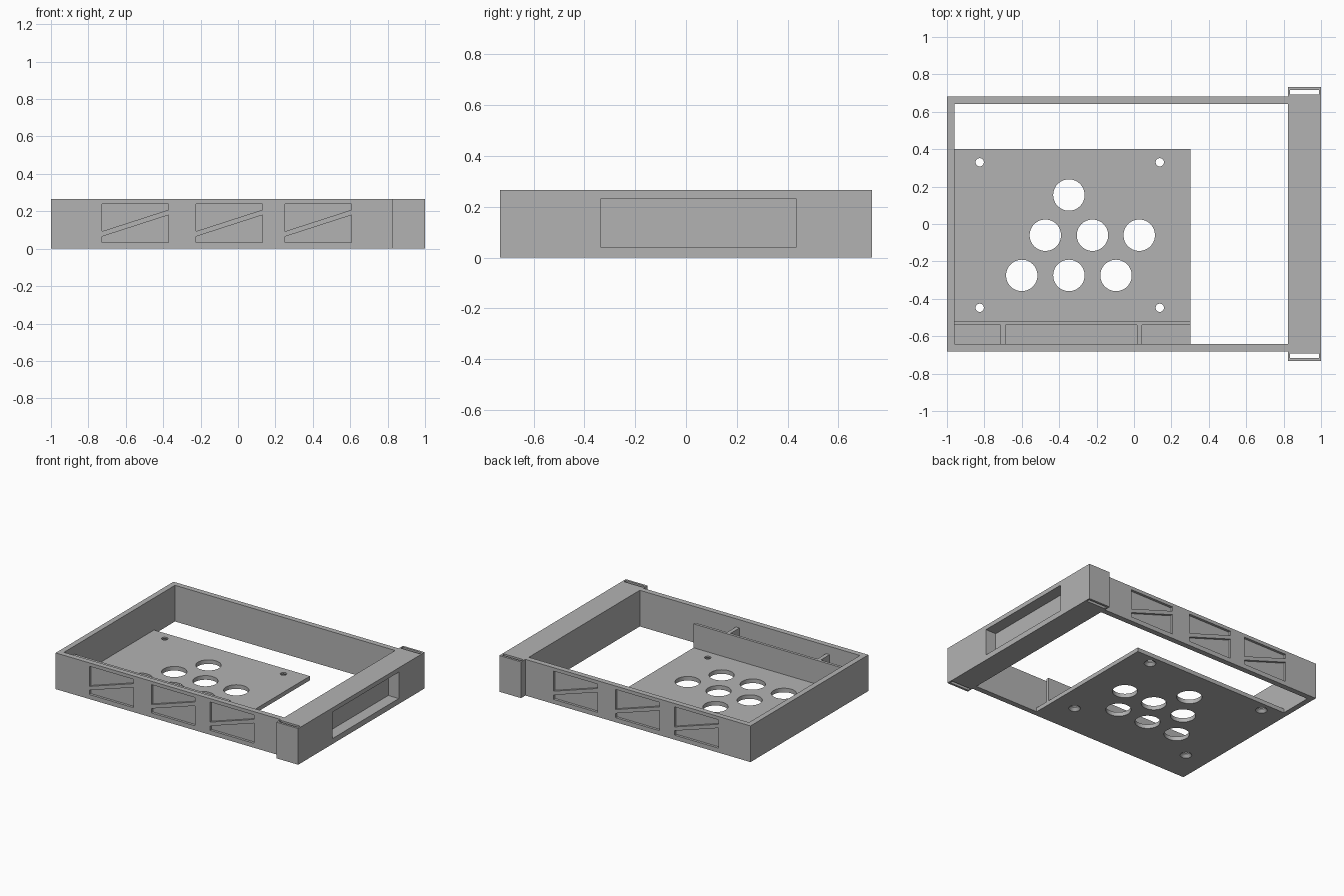
import bpy, bmesh, math
from mathutils import Matrix

cube = bpy.data.objects.get("Cube")
if cube:
    bpy.data.objects.remove(cube, do_unlink=True)

GREY = bpy.data.materials.new("mid grey plastic")
GREY.use_nodes = True
GREY.diffuse_color = (0.45, 0.45, 0.45, 1)
GREY.node_tree.nodes["Principled BSDF"].inputs["Base Color"].default_value = (0.45, 0.45, 0.45, 1)


def new_object(name, bm):
    bmesh.ops.recalc_face_normals(bm, faces=bm.faces)
    mesh = bpy.data.meshes.new(name)
    bm.to_mesh(mesh)
    bm.free()
    mesh.materials.append(GREY)
    obj = bpy.data.objects.new(name, mesh)
    bpy.context.collection.objects.link(obj)
    return obj


def box(name, x, y, z):
    bm = bmesh.new()
    bmesh.ops.create_cube(bm, size=1)
    for v in bm.verts:
        v.co = [lo if c < 0 else hi for c, (lo, hi) in zip(v.co, (x, y, z))]
    return new_object(name, bm)


def cone(name, centre, r_low, r_high, depth, axis="Z"):
    bm = bmesh.new()
    bmesh.ops.create_cone(bm, cap_ends=True, segments=48, radius1=r_low, radius2=r_high, depth=depth)
    turn = Matrix.Rotation(math.pi / 2, 4, "Y") if axis == "X" else Matrix()
    bm.transform(Matrix.Translation(centre) @ turn)
    return new_object(name, bm)


def prism(name, outline, y0, y1):
    """Extrude an x-z outline along y."""
    bm = bmesh.new()
    face = bm.faces.new([bm.verts.new((x, y0, z)) for x, z in outline])
    ext = bmesh.ops.extrude_face_region(bm, geom=[face])["geom"]
    bmesh.ops.translate(bm, verts=[g for g in ext if isinstance(g, bmesh.types.BMVert)],
                        vec=(0, y1 - y0, 0))
    return new_object(name, bm)


def cut(target, cutters):
    for c in cutters:
        mod = target.modifiers.new("cut", "BOOLEAN")
        mod.operation, mod.solver, mod.object = "DIFFERENCE", "EXACT", c
    bpy.context.view_layer.update()
    result = bpy.data.meshes.new_from_object(target.evaluated_get(bpy.context.evaluated_depsgraph_get()))
    target.modifiers.clear()
    target.data = result
    for c in cutters:
        bpy.data.objects.remove(c, do_unlink=True)


H = 0.265       # overall height
FY = 0.682      # frame half width
WALL = 0.04
BAR_X = 0.824
FLOOR = 0.03
GROOVE = 0.018

# Open rectangular frame
frame = box("frame", (-1, BAR_X), (-FY, FY), (0, H))
cut(frame, [box("opening", (-1 + WALL, 1), (-FY + WALL, FY - WALL), (-1, 1))])

# Paired wedge recesses on both long walls, the back turned half round
recesses = []
for x0 in (-0.727, -0.225, 0.252):
    x1 = x0 + 0.356
    for wedge in ([(x0, 0.24), (x0, 0.093), (x1, 0.208), (x1, 0.24)],
                  [(x0, 0.033), (x0, 0.065), (x1, 0.18), (x1, 0.033)]):
        recesses.append(prism("wedge", wedge, -FY - 0.05, -FY + GROOVE))
        turned = [(-0.132 - x, z) for x, z in wedge]
        recesses.append(prism("wedge", turned, FY + 0.05, FY - GROOVE))
cut(frame, recesses)

# End bar with display pocket, round socket and strap slots
bar = box("end_bar", (BAR_X, 1), (-0.732, 0.732), (0, H))
cut(bar, [box("pocket", (0.915, 1.1), (-0.335, 0.432), (0.04, 0.233)),
          cone("socket", (0.97, -0.555, 0.134), 0.075, 0.075, 0.2, "X"),
          box("slot", (0.834, 0.988), (0.693, 0.716), (-1, 1)),
          box("slot", (0.834, 0.988), (-0.716, -0.693), (-1, 1))])

# Floor plate with vent holes and countersunk screw holes
plate = box("floor_plate", (-1 + WALL, 0.303), (-FY + WALL, 0.4), (0, FLOOR))
holes = []
for y, xs in ((0.155, [-0.348]), (-0.06, [-0.474, -0.222, 0.028]), (-0.275, [-0.6, -0.348, -0.096])):
    holes += [cone("vent", (x, y, 0), 0.084, 0.084, 0.2) for x in xs]
for x in (-0.825, 0.138):
    for y in (-0.448, 0.33):
        holes.append(cone("screw", (x, y, 0), 0.022, 0.022, 0.2))
        holes.append(cone("countersink", (x, y, 0), 0.056, 0.022, 0.04))
cut(plate, holes)

# Divider with two ribs back to the front wall
divider = box("divider", (-1 + WALL, 0.303), (-0.54, -0.52), (FLOOR, 0.205))
ribs = [box("rib", (x, x + 0.028), (-FY + WALL, -0.54), (FLOOR, 0.205)) for x in (-0.714, 0.016)]

# Smooth the round holes, keep every edge sharp
bpy.ops.object.select_all(action="DESELECT")
for obj in (frame, bar, plate, divider, *ribs):
    obj.select_set(True)
bpy.context.view_layer.objects.active = frame
bpy.ops.object.shade_smooth_by_angle(angle=math.radians(30))
